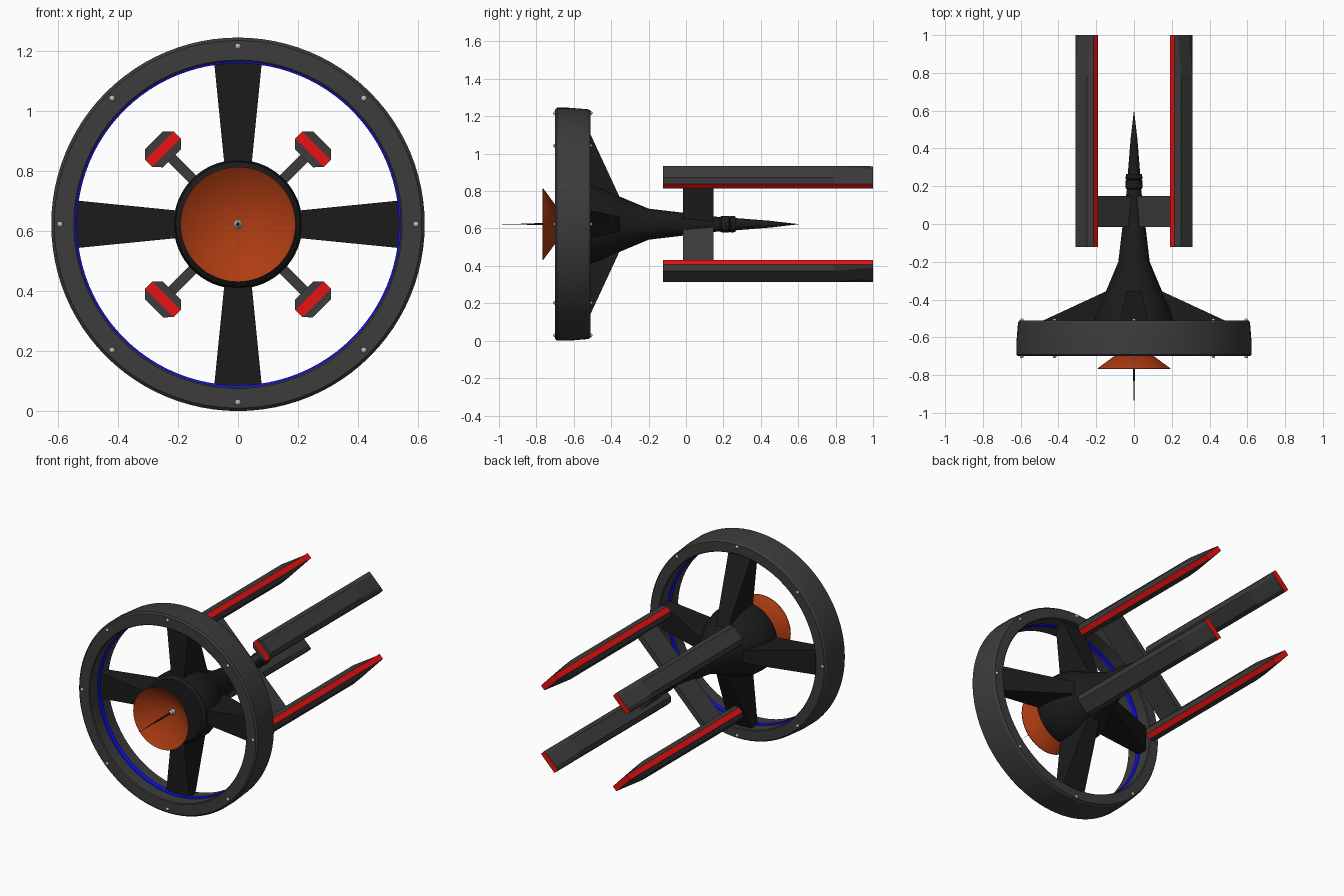
import bpy, bmesh, math
from mathutils import Matrix, Vector

if "Cube" in bpy.data.objects:
    bpy.data.objects.remove(bpy.data.objects["Cube"])

CZ = 0.623  # height of the long axis


def mat(name, r, g, b):
    m = bpy.data.materials.new(name)
    m.diffuse_color = (r, g, b, 1)
    m.use_nodes = True
    m.node_tree.nodes["Principled BSDF"].inputs["Base Color"].default_value = m.diffuse_color
    return m


GREY = mat("dark_grey", 0.045, 0.045, 0.045)
BLACK = mat("black", 0.011, 0.011, 0.011)
RED = mat("red", 0.8, 0.006, 0.006)
BLUE = mat("blue", 0.006, 0.006, 0.8)
ORANGE = mat("orange", 0.42, 0.045, 0.006)
METAL = mat("light_metal", 0.5, 0.5, 0.5)


def finish(name, bm, mats, smooth=None):
    bmesh.ops.remove_doubles(bm, verts=bm.verts, dist=1e-5)
    bmesh.ops.recalc_face_normals(bm, faces=bm.faces)
    me = bpy.data.meshes.new(name)
    bm.to_mesh(me)
    bm.free()
    for m in mats:
        me.materials.append(m)
    ob = bpy.data.objects.new(name, me)
    bpy.context.collection.objects.link(ob)
    ob.location.z = CZ
    if smooth:
        bpy.ops.object.select_all(action='DESELECT')
        ob.select_set(True)
        bpy.context.view_layer.objects.active = ob
        bpy.ops.object.shade_smooth_by_angle(angle=math.radians(smooth))
    return ob


def lathe(name, prof, m, seg=64, closed=False):
    """Spin a (radius, y) profile about the y axis."""
    bm = bmesh.new()
    vs = [bm.verts.new((r, y, 0)) for r, y in prof]
    pairs = list(zip(vs, vs[1:])) + ([(vs[-1], vs[0])] if closed else [])
    es = [bm.edges.new(p) for p in pairs]
    bmesh.ops.spin(bm, geom=vs + es, cent=(0, 0, 0), axis=(0, 1, 0),
                   angle=2 * math.pi, steps=seg)
    return finish(name, bm, [m], 30)


def loft(name, sections, m, angle):
    """Skin equal-length point loops, cap both ends, turn about the y axis."""
    bm = bmesh.new()
    rows = [[bm.verts.new(p) for p in s] for s in sections]
    n = len(rows[0])
    for a, b in zip(rows, rows[1:]):
        for i in range(n):
            j = (i + 1) % n
            bm.faces.new((a[i], a[j], b[j], b[i]))
    bm.faces.new(rows[0])
    bm.faces.new(rows[-1])
    bm.transform(Matrix.Rotation(angle, 4, 'Y'))
    return finish(name, bm, [m])


# big ring and its inner light band
lathe("ring", [(0.543, -0.695), (0.548, -0.70), (0.613, -0.70), (0.623, -0.69),
               (0.623, -0.63), (0.614, -0.52), (0.606, -0.51), (0.548, -0.51),
               (0.543, -0.515)], GREY, 96, True)
lathe("ring_light", [(0.55, -0.625), (0.537, -0.62), (0.537, -0.59), (0.55, -0.585)],
      BLUE, 96, True)

# rivets on both faces of the ring
bm = bmesh.new()
for k in range(8):
    a = k * math.pi / 4
    for y in (-0.70, -0.51):
        p = Vector((0.594 * math.cos(a), y, 0.594 * math.sin(a)))
        bmesh.ops.create_uvsphere(bm, u_segments=12, v_segments=8, radius=0.01,
                                  matrix=Matrix.Translation(p))
finish("ring_rivets", bm, [METAL], 60)

# hub, tapering body, collar and tail spike
lathe("hub_body", [(0, -0.63), (0.19, -0.63), (0.208, -0.615), (0.215, -0.58),
                   (0.212, -0.51), (0.195, -0.45), (0.148, -0.355), (0.083, -0.20),
                   (0.037, 0.19), (0, 0.19)], BLACK)
lathe("tail_collar", [(0, 0.18), (0.037, 0.18), (0.044, 0.19), (0.044, 0.23),
                      (0.040, 0.235), (0.045, 0.24), (0.042, 0.265), (0, 0.265)], BLACK, 32)
lathe("tail_spike", [(0, 0.25), (0.034, 0.25), (0.018, 0.45), (0, 0.605)], BLACK, 32)

# dish, feed nub and antenna
lathe("dish", [(0.0, -0.632), (0.192, -0.768), (0.192, -0.764), (0.0, -0.622)],
      ORANGE, 64)
lathe("dish_nub", [(0, -0.62), (0.015, -0.62), (0.015, -0.672), (0.008, -0.68), (0, -0.68)],
      METAL, 16)
lathe("antenna", [(0, -0.64), (0.0055, -0.66), (0.0055, -0.80), (0.003, -0.85),
                  (0, -1.0)], BLACK, 12)


# four spokes, wider toward the ring, with sloping rear edges
def spoke_section(r, w, yf, yr):
    return [(-w, yf, r), (w, yf, r), (w, yr, r), (-w, yr, r)]


for k in range(4):
    loft(f"spoke_{k + 1}", [spoke_section(0.06, 0.032, -0.60, -0.36),
                            spoke_section(0.145, 0.040, -0.60, -0.355),
                            spoke_section(0.546, 0.080, -0.60, -0.541)],
         BLACK, k * math.pi / 2)

# four struts and pods on the diagonals
T, W, T1, R = 0.067, 0.017, 0.043, 0.042  # pod cross-section half sizes
POD = 0.354


def pod_section(bm, y, t1, r):
    pts = [(T, W), (t1, r), (-t1, r), (-T, W), (-T, -W), (-t1, -r), (t1, -r), (T, -W)]
    return [bm.verts.new((t, y, POD + q)) for t, q in pts]


for k in range(4):
    ang = math.pi / 4 + k * math.pi / 2
    s = 0.017
    loft(f"strut_{k + 1}", [[(-s, -0.015, r), (s, -0.015, r), (s, 0.147, r), (-s, 0.147, r)]
                            for r in (0.0, 0.33)], GREY, ang)
    bm = bmesh.new()
    rows = [pod_section(bm, -0.122, T1, R), pod_section(bm, 0.79, T1, R),
            pod_section(bm, 1.0, T1, W + 0.001)]
    for a, b in zip(rows, rows[1:]):
        for i in range(8):
            j = (i + 1) % 8
            f = bm.faces.new((a[i], a[j], b[j], b[i]))
            f.material_index = 1 if i in (3, 7) else 0
    for c in (rows[0], rows[-1]):
        bm.faces.new(c[0:4])
        bm.faces.new(c[4:8])
        bm.faces.new((c[0], c[3], c[4], c[7])).material_index = 1
    bm.transform(Matrix.Rotation(ang, 4, 'Y'))
    finish(f"pod_{k + 1}", bm, [GREY, RED])
